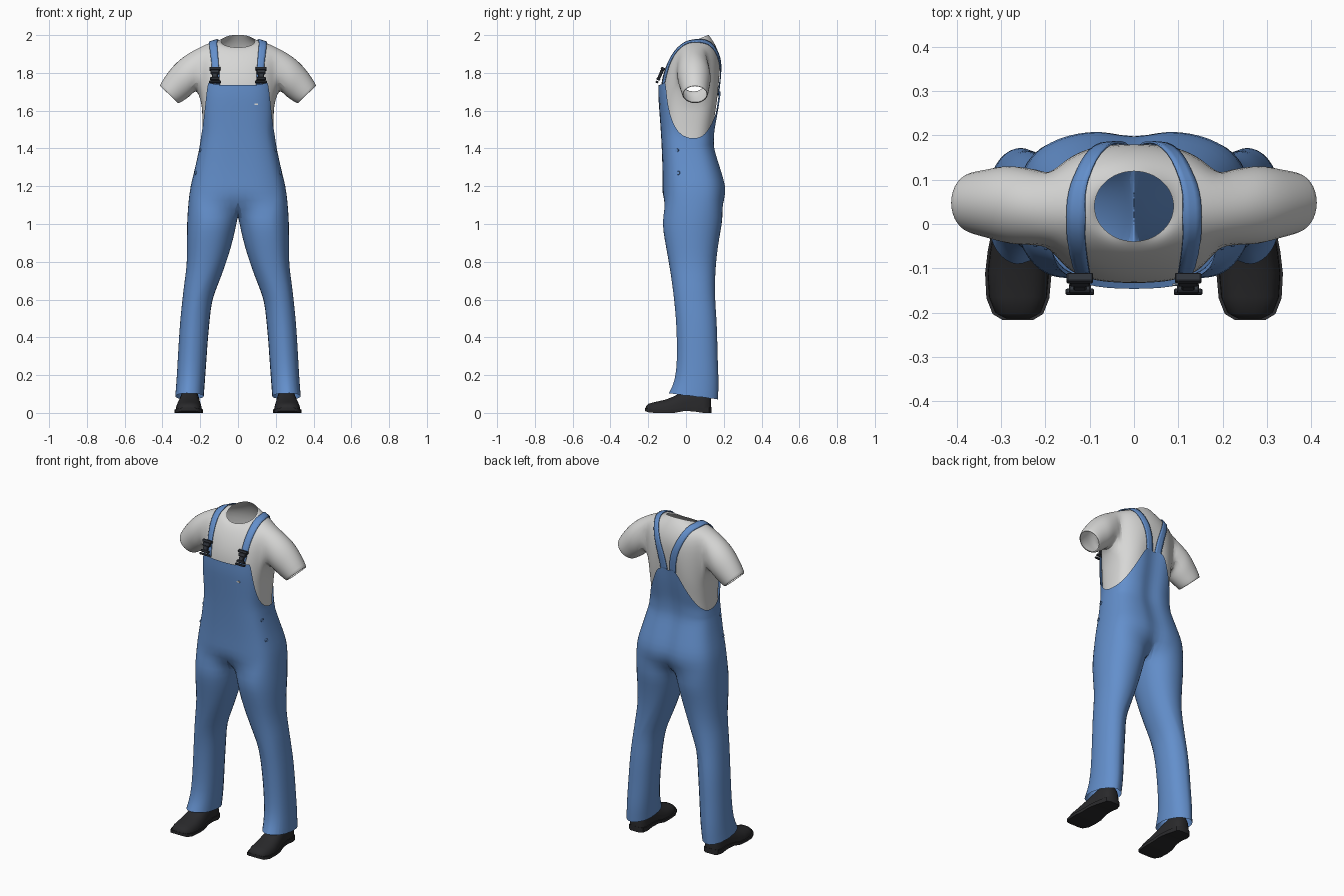
import bpy, bmesh, math
from math import sin, cos, radians, pi
from mathutils import Vector, Matrix

if "Cube" in bpy.data.objects:
    bpy.data.objects.remove(bpy.data.objects["Cube"])


def mat(name, rgb):
    m = bpy.data.materials.new(name)
    m.diffuse_color = (*rgb, 1)
    m.use_nodes = True
    m.node_tree.nodes["Principled BSDF"].inputs["Base Color"].default_value = m.diffuse_color
    return m


BLUE = mat("denim_blue", (0.125, 0.275, 0.60))
WHITE = mat("shirt_white", (0.68, 0.68, 0.67))
BLACK = mat("shoe_black", (0.022, 0.022, 0.024))
DARK = mat("buckle_dark", (0.03, 0.035, 0.045))


def finish(bm, name, material, subsurf=0, mirror=True, angle=50):
    bmesh.ops.recalc_face_normals(bm, faces=bm.faces)
    me = bpy.data.meshes.new(name)
    bm.to_mesh(me)
    bm.free()
    ob = bpy.data.objects.new(name, me)
    bpy.context.collection.objects.link(ob)
    me.materials.append(material)
    bpy.context.view_layer.objects.active = ob
    ob.select_set(True)
    bpy.ops.object.shade_smooth_by_angle(angle=radians(angle))
    ob.select_set(False)
    if mirror:
        ob.modifiers.new("mirror", 'MIRROR').merge_threshold = 0.002
    if subsurf:
        s = ob.modifiers.new("subsurf", 'SUBSURF')
        s.levels = s.render_levels = subsurf
    return ob


def bridge(bm, a, b, closed=False):
    n = len(a)
    for i in range(n if closed else n - 1):
        j = (i + 1) % n
        bm.faces.new((a[i], a[j], b[j], b[i]))


def lerp_table(table, v):
    """Interpolate rows (key, values...) with ascending keys."""
    if v <= table[0][0]:
        return table[0][1:]
    for r, s in zip(table, table[1:]):
        if v <= s[0]:
            f = (v - r[0]) / (s[0] - r[0])
            return tuple(p + (q - p) * f for p, q in zip(r[1:], s[1:]))
    return table[-1][1:]


def spow(v, p):
    return math.copysign(abs(v) ** p, v)


# Body profile: height, half width, front y, back y
BODY = [(1.08, .270, -.127, .212), (1.20, .254, -.125, .214), (1.30, .228, -.125, .184),
        (1.40, .207, -.129, .152), (1.48, .194, -.133, .152), (1.60, .202, -.142, .175),
        (1.68, .203, -.148, .188), (1.76, .200, -.146, .194)]


def body(t, z, inset=0.0):
    rx, yf, yb = lerp_table(BODY, z)
    rx, yf, yb = rx - inset, yf + inset, yb - inset
    x = rx * spow(max(sin(t), 0), .7)
    y = (yf + yb) / 2 - (yb - yf) / 2 * spow(cos(t), .7)
    if cos(t) < 0:                       # spine and seat groove
        y -= .018 * math.exp(-(x / .045) ** 2)
    return Vector((x, y, z))


# ---- Overalls: half shell with bib, hips and one leg, mirrored ----
# angle from the front in degrees, height of the top edge
EDGE = [(0, 1.735), (12, 1.735), (24, 1.737), (35, 1.742), (43, 1.752), (47, 1.74), (51, 1.66),
        (57, 1.585), (68, 1.515), (84, 1.46), (100, 1.45), (115, 1.465), (128, 1.49),
        (140, 1.53), (150, 1.575), (158, 1.62), (166, 1.68), (173, 1.71), (180, 1.69)]
ANG = [radians(a) for a, _ in EDGE]
bm = bmesh.new()
rows = []
for k in range(7):
    rows.append([bm.verts.new(body(t, e + (1.40 - e) * k / 6)) for t, (_, e) in zip(ANG, EDGE)])
for z in (1.34, 1.27, 1.20, 1.13):
    rows.append([bm.verts.new(body(t, z)) for t in ANG])
for a, b in zip(rows, rows[1:]):
    bridge(bm, a, b)
# crotch seam on the centre line, from back to front
hip = rows[-1]
yf, yb = hip[0].co.y, hip[-1].co.y
SEAM = 5
seam = []
for k in range(1, SEAM + 1):
    a = pi * k / (SEAM + 1)
    seam.append(bm.verts.new((0, (yf + yb) / 2 + (yb - yf) / 2 * cos(a), 1.13 - .098 * sin(a))))
ring = hip + seam
# leg sections: z, outer x, inner x, front y, back y, wrap angle
LEG = [(1.03, .274, .003, -.127, .198, 66), (.96, .274, .016, -.122, .184, 56),
       (.88, .273, .035, -.108, .170, 45), (.78, .272, .066, -.090, .158, 30),
       (.68, .287, .103, -.074, .154, 15), (.60, .295, .136, -.064, .154, 5),
       (.50, .306, .146, -.054, .162, 0), (.40, .313, .156, -.050, .166, 0),
       (.28, .320, .164, -.048, .168, 0), (.17, .326, .172, -.058, .174, 0),
       (.085, .333, .178, -.092, .170, 0)]
for z, xo, xi, yf, yb, w in LEG:
    w = radians(w)
    angs = [-w + t / pi * (pi + 2 * w) for t in ANG]
    angs += [pi + w + (pi - 2 * w) * k / (SEAM + 1) for k in range(1, SEAM + 1)]
    new = []
    for i, a in enumerate(angs):
        dz = (.016 * cos(a) + .006 * (i % 2)) if z < .1 else 0      # uneven hem
        new.append(bm.verts.new(((xo + xi) / 2 + (xo - xi) / 2 * spow(sin(a), .92),
                                 (yf + yb) / 2 - (yb - yf) / 2 * spow(cos(a), .92), z + dz)))
    bridge(bm, ring, new, True)
    ring = new
overalls = finish(bm, "overalls", BLUE, 1)

# ---- Shirt: half yoke, sleeve and trunk, mirrored ----
bm = bmesh.new()
T = [i * pi / 12 for i in range(13)]
neck = [bm.verts.new((.09 * sin(t), .040 - .080 * cos(t), 1.968 - .034 * cos(t))) for t in T]


def yoke(rx, yf, yb, zf, zs, zb):
    out = []
    for t in T:
        c = cos(t) ** 2
        z = zs * (1 - c) + (zf if cos(t) > 0 else zb) * c
        out.append(bm.verts.new((max(rx * sin(t), 0) if 0 < t < pi - .01 else 0,
                                 (yf + yb) / 2 - (yb - yf) / 2 * cos(t), z)))
    return out


y0 = yoke(.110, -.060, .133, 1.918, 1.972, 1.985)
y1 = yoke(.165, -.090, .160, 1.875, 1.955, 1.945)
y2 = yoke(.235, -.122, .190, 1.800, 1.922, 1.860)
for a, b in ((neck, y0), (y0, y1), (y1, y2)):
    bridge(bm, a, b)
pit = [bm.verts.new(c) for c in ((.205, -.062, 1.775), (.222, .040, 1.690), (.205, .140, 1.775))]
# sleeve rings: top x, top z, bottom x, bottom z, centre y, half depth
ring = y2[4:9] + pit[::-1]
for xt, zt, xb, zb, cy, ry in ((.300, 1.892, .245, 1.672, .043, .102), (.362, 1.832, .275, 1.650, .046, .088),
                               (.424, 1.737, .312, 1.630, .048, .076), (.414, 1.734, .316, 1.640, .048, .068)):
    new = []
    for k in range(8):
        a = (k - 2) * pi / 4
        c = cos(a) / 2
        new.append(bm.verts.new(((xt + xb) / 2 + (xt - xb) * c, cy + ry * sin(a),
                                 (zt + zb) / 2 + (zt - zb) * c)))
    bridge(bm, ring, new, True)
    ring = new
# trunk rings
ring = y2[:5] + pit + y2[8:]
for z, dip, inset in ((1.72, .09, .010), (1.60, .02, .010), (1.50, 0, .008), (1.43, 0, .014)):
    new = [bm.verts.new(body(t, z - dip * sin(t) ** 2, inset)) for t in T]
    bridge(bm, ring, new)
    ring = new
shirt = finish(bm, "shirt", WHITE, 2)

# ---- Shoulder straps laid on the shirt ----
PATH = [Vector(p) for p in ((.122, -.145, 1.735), (.124, -.118, 1.82), (.128, -.075, 1.90), (.130, .0, 1.95),
                            (.127, .07, 1.965), (.108, .13, 1.95), (.072, .178, 1.87),
                            (.042, .19, 1.78), (.026, .19, 1.68))]


def spline(pts, steps):
    ext = [2 * pts[0] - pts[1]] + pts + [2 * pts[-1] - pts[-2]]
    out = []
    for i in range(1, len(ext) - 2):
        a, b, c, d = ext[i - 1:i + 3]
        for s in range(steps):
            u = s / steps
            out.append(.5 * (2 * b + (c - a) * u + (2 * a - 5 * b + 4 * c - d) * u * u
                             + (3 * b - a - 3 * c + d) * u ** 3))
    return out + [pts[-1]]


bm = bmesh.new()
pts = spline(PATH, 4)
prev = None
for i, p in enumerate(pts):
    tan = pts[min(i + 1, len(pts) - 1)] - pts[max(i - 1, 0)]
    side = tan.cross(Vector((0, p.y - .04, p.z - 1.75))).normalized()
    row = [bm.verts.new(p + side * .021 * s) for s in (-1, -.33, .33, 1)]
    if prev:
        bridge(bm, prev, row)
    prev = row
strap = finish(bm, "shoulder_strap", BLUE, mirror=False)
sw = strap.modifiers.new("wrap", 'SHRINKWRAP')
sw.target = shirt
sw.wrap_mode = 'ABOVE_SURFACE'
sw.offset = .006
strap.modifiers.new("thickness", 'SOLIDIFY').thickness = .005
strap.modifiers["thickness"].offset = 0
strap.modifiers.new("mirror", 'MIRROR').use_mirror_merge = False


# ---- Buckles, rivets and pocket tag ----
def box(bm, size, m):
    bmesh.ops.create_cube(bm, size=1, matrix=m @ Matrix.Diagonal((*size, 1)))


bm = bmesh.new()
frame = Matrix.Translation((.122, -.136, 1.79)) @ Matrix.Rotation(-.42, 4, 'X')
for z, w, h, d in ((.034, .060, .016, .022), (.016, .046, .022, .018), (-.006, .030, .026, .016),
                   (-.024, .050, .014, .020), (-.042, .064, .012, .014)):
    box(bm, (w, d, h), frame @ Matrix.Translation((0, 0, z)))
bmesh.ops.bevel(bm, geom=bm.edges[:], offset=.003, segments=1, affect='EDGES')
finish(bm, "strap_buckle", DARK, angle=30)

bm = bmesh.new()
for t, z in ((72, 1.39), (70, 1.27)):
    p = body(radians(t), z)
    n = (p - Vector((0, .02, z))).normalized()
    m = Matrix.Translation(p - n * .002) @ n.to_track_quat('Z', 'Y').to_matrix().to_4x4()
    bmesh.ops.create_cone(bm, cap_ends=True, segments=14, radius1=.012, radius2=.009, depth=.010, matrix=m)
finish(bm, "side_rivet", BLUE, angle=30)

bm = bmesh.new()
box(bm, (.020, .006, .008), Matrix.Translation((.097, body(radians(20), 1.635).y + .001, 1.635)))
finish(bm, "bib_tag", WHITE, mirror=False, angle=30)

# ---- Shoes: y, half width, top z, bottom z, centre x ----
SHOE = [(-.213, .030, .034, .014, .262), (-.200, .052, .048, .008, .262), (-.165, .066, .058, .004, .262),
        (-.110, .070, .070, .002, .261), (-.060, .066, .090, .004, .259), (-.010, .058, .115, .014, .257),
        (.040, .052, .135, .016, .256), (.090, .050, .135, .012, .256), (.120, .042, .110, .014, .256),
        (.132, .024, .080, .018, .256)]


def shoe_part(name, rows):
    bm = bmesh.new()
    ring = None
    for y, w, top, bot, cx in rows:
        new = []
        for k in range(12):                      # flat underside, domed top
            a = pi * k / 11
            new.append(bm.verts.new((cx + w * spow(cos(a), .8), y, bot + (top - bot) * spow(abs(sin(a)), .7))))
        if ring:
            bridge(bm, ring, new, True)
        else:
            bm.faces.new(new)
        ring = new
    bm.faces.new(ring)
    finish(bm, name, BLACK, angle=60)


shoe_part("shoe", SHOE)


def sole():
    bm = bmesh.new()
    ring = None
    for y, w, top, bot, cx in SHOE:
        low = bot - .004 if y < 0 else (bot - .008 if y < .06 else 0)
        low = max(low, 0)
        yy = y * 1.015
        new = [bm.verts.new((cx + s * (w + .005), yy, z)) for s, z in
               ((-1, low), (1, low), (1, bot + .014), (-1, bot + .014))]
        if ring:
            bridge(bm, ring, new, True)
        else:
            bm.faces.new(new)
        ring = new
    bm.faces.new(ring)
    finish(bm, "shoe_sole", BLACK, angle=40)


sole()
